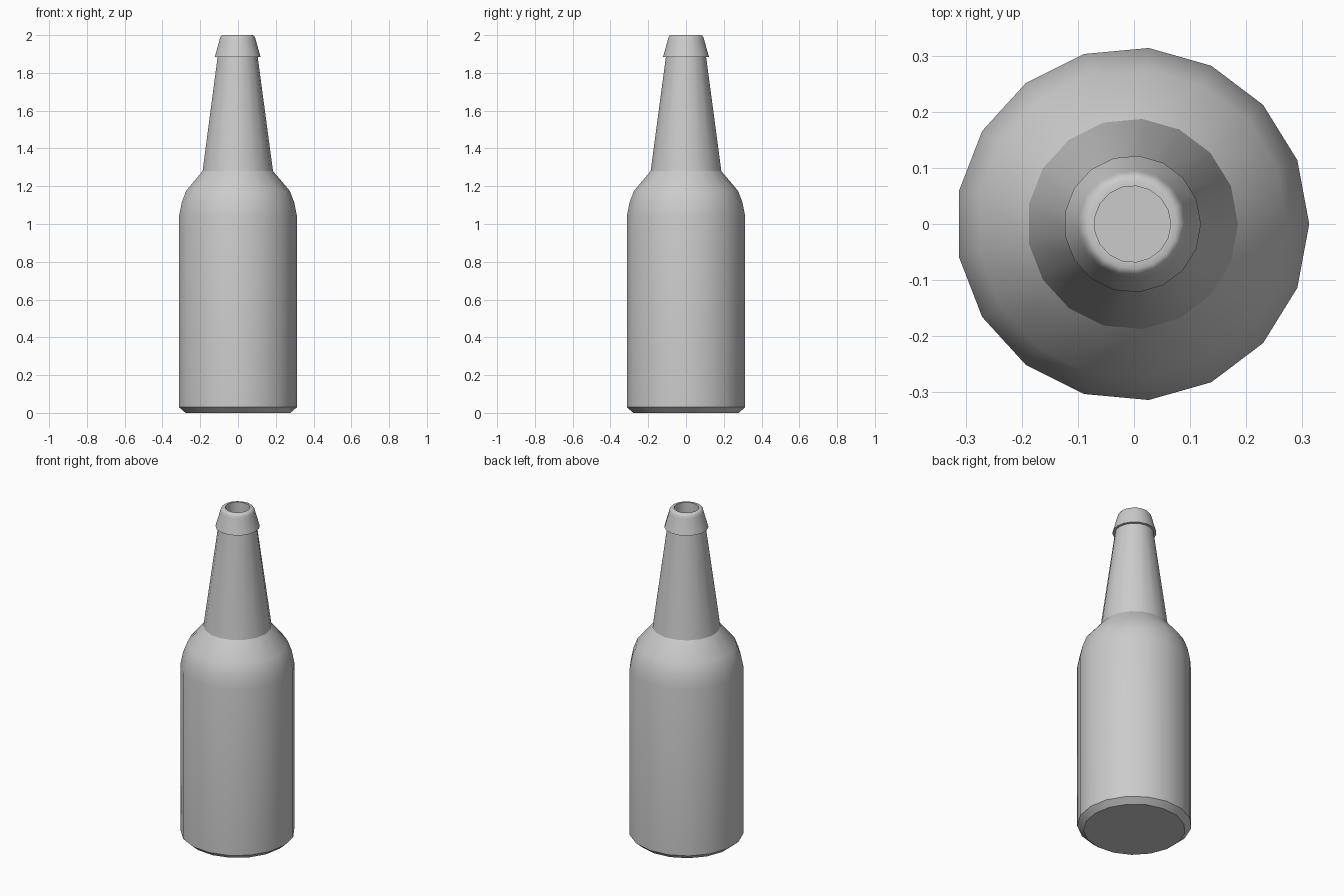
import bpy, bmesh, math

if "Cube" in bpy.data.objects:
    bpy.data.objects.remove(bpy.data.objects["Cube"])

SIDES = 17
R = 0.315
# a 17-gon is not symmetric in x, so shift it to centre its bounds
X_OFF = -R * (1 - math.cos(math.pi / SIDES)) / 2

# (radius, height) from base to mouth
profile = [
    (0.28, 0.0), (R, 0.03), (R, 1.04),                          # base and body
    (0.30, 1.115), (0.277, 1.175), (0.188, 1.28),               # shoulder
    (0.107, 1.885), (0.122, 1.885),                             # neck, lip underside
    (0.0965, 1.975), (0.093, 1.988), (0.087, 1.9965),           # lip
    (0.08, 2.0), (0.068, 2.0), (0.068, 1.85),                   # rim and mouth
]


def lathe(name, pts):
    bm = bmesh.new()
    rings = []
    for r, z in pts:
        rings.append([bm.verts.new((r * math.cos(2 * math.pi * i / SIDES) + X_OFF,
                                    r * math.sin(2 * math.pi * i / SIDES), z))
                      for i in range(SIDES)])
    for a, b in zip(rings, rings[1:]):
        for i in range(SIDES):
            j = (i + 1) % SIDES
            bm.faces.new((a[i], a[j], b[j], b[i]))
    # close the base and the bottom of the mouth
    bm.faces.new(rings[0][::-1])
    bm.faces.new(rings[-1])
    bmesh.ops.recalc_face_normals(bm, faces=bm.faces)
    mesh = bpy.data.meshes.new(name)
    bm.to_mesh(mesh)
    bm.free()
    obj = bpy.data.objects.new(name, mesh)
    bpy.context.collection.objects.link(obj)
    return obj


bottle = lathe("bottle", profile)
bpy.context.view_layer.objects.active = bottle
bottle.select_set(True)
bpy.ops.object.shade_smooth_by_angle(angle=math.radians(30))
